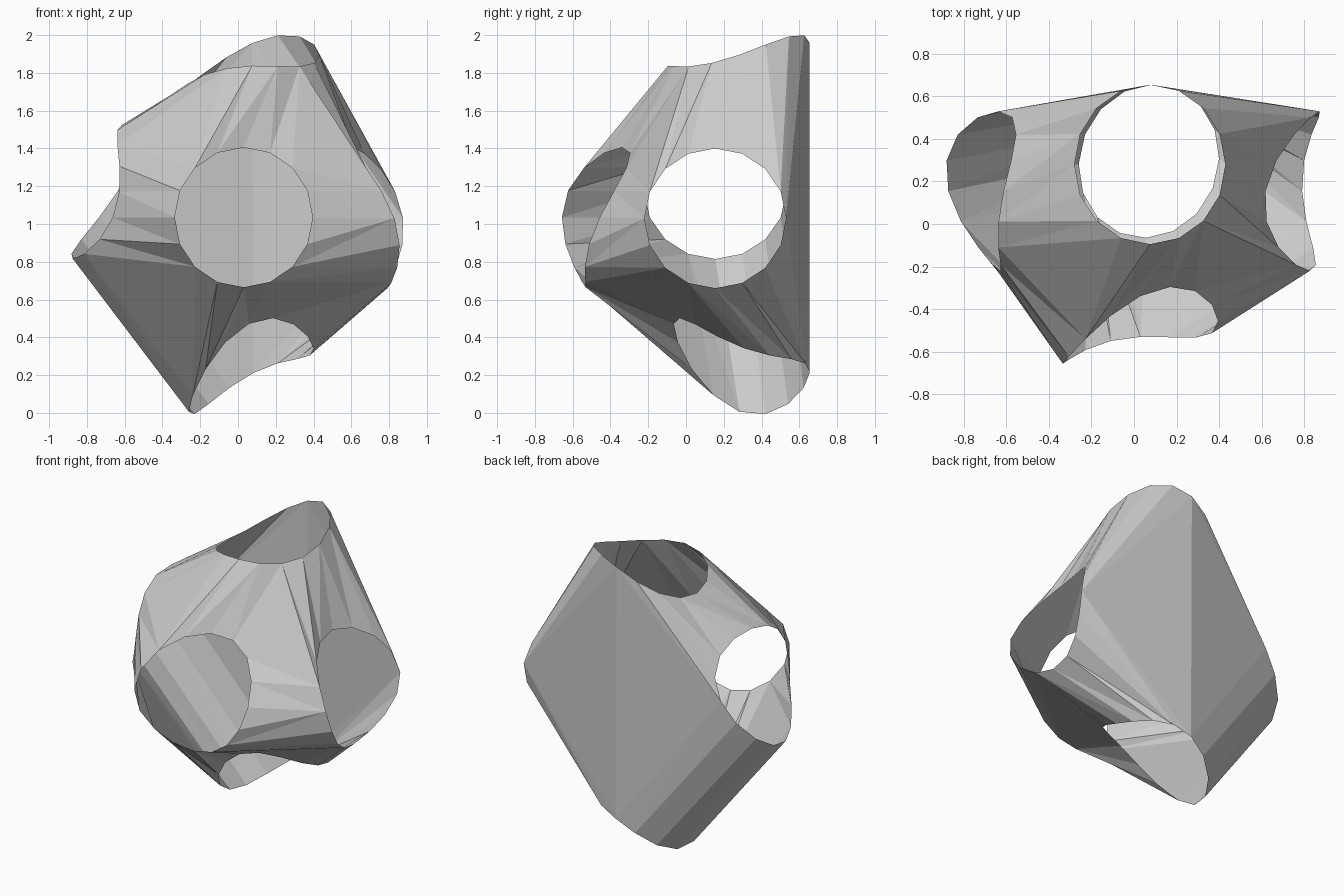
import bpy, bmesh
from math import sin, cos, tau
from mathutils import Vector

if "Cube" in bpy.data.objects:
    bpy.data.objects.remove(bpy.data.objects["Cube"])

SIDES = 16

# Each opening: axis it faces, centre, radii and skew in the other two axes,
# then its depth along the axis: mean, tilt (cos, sin), saddle (cos 2, sin 2)
OPENINGS = {
    "front":  (1, (.03, 1.035), (.365, .37), 0, (-.496, .10, .096, -.061, .042)),
    "right":  (0, (.155, 1.03), (.375, .37), 0, (.778, .023, -.086, .073, .02)),
    "left":   (0, (.155, 1.17), (.375, .355), 0, (-.689, -.005, .13, .055, .045)),
    "top":    (2, (.075, .28), (.355, .375), 0, (1.855, .083, .06, -.043, .037)),
    "bottom": (2, (.07, .295), (.33, .36), .012, (.258, .168, -.13, -.084, 0)),
}


def rim_point(opening, t, tilt, saddle):
    axis, c, r, skew, d = opening
    p = [c[0] + r[0] * cos(t) + skew * sin(t),
         c[1] + r[1] * sin(t) + skew * cos(t)]
    depth = (d[0] + tilt * (d[1] * cos(t) + d[2] * sin(t))
             + saddle * (d[3] * cos(2 * t) + d[4] * sin(2 * t)))
    p.insert(axis, depth)
    return Vector(p)


# Wrap a hull around flattened rims, so the skin joins the openings
bm = bmesh.new()
loop_of, final = {}, {}
for name, opening in OPENINGS.items():
    for i in range(SIDES):
        t = tau * i / SIDES
        v = bm.verts.new(rim_point(opening, t, .8, 0))
        loop_of[v] = name
        final[v] = rim_point(opening, t, 1, 1)
bmesh.ops.convex_hull(bm, input=list(bm.verts))

# Cut the openings
caps = [f for f in bm.faces if len({loop_of[v] for v in f.verts}) == 1]
bmesh.ops.delete(bm, geom=caps, context='FACES_ONLY')
loose = [e for e in bm.edges if not e.link_faces]
bmesh.ops.delete(bm, geom=loose, context='EDGES')

# Bend the rims into their saddle shapes
for v in bm.verts:
    v.co = final[v]
bmesh.ops.recalc_face_normals(bm, faces=list(bm.faces))

mesh = bpy.data.meshes.new("hub_shell")
bm.to_mesh(mesh)
bm.free()
shell = bpy.data.objects.new("hub_shell", mesh)
bpy.context.collection.objects.link(shell)
